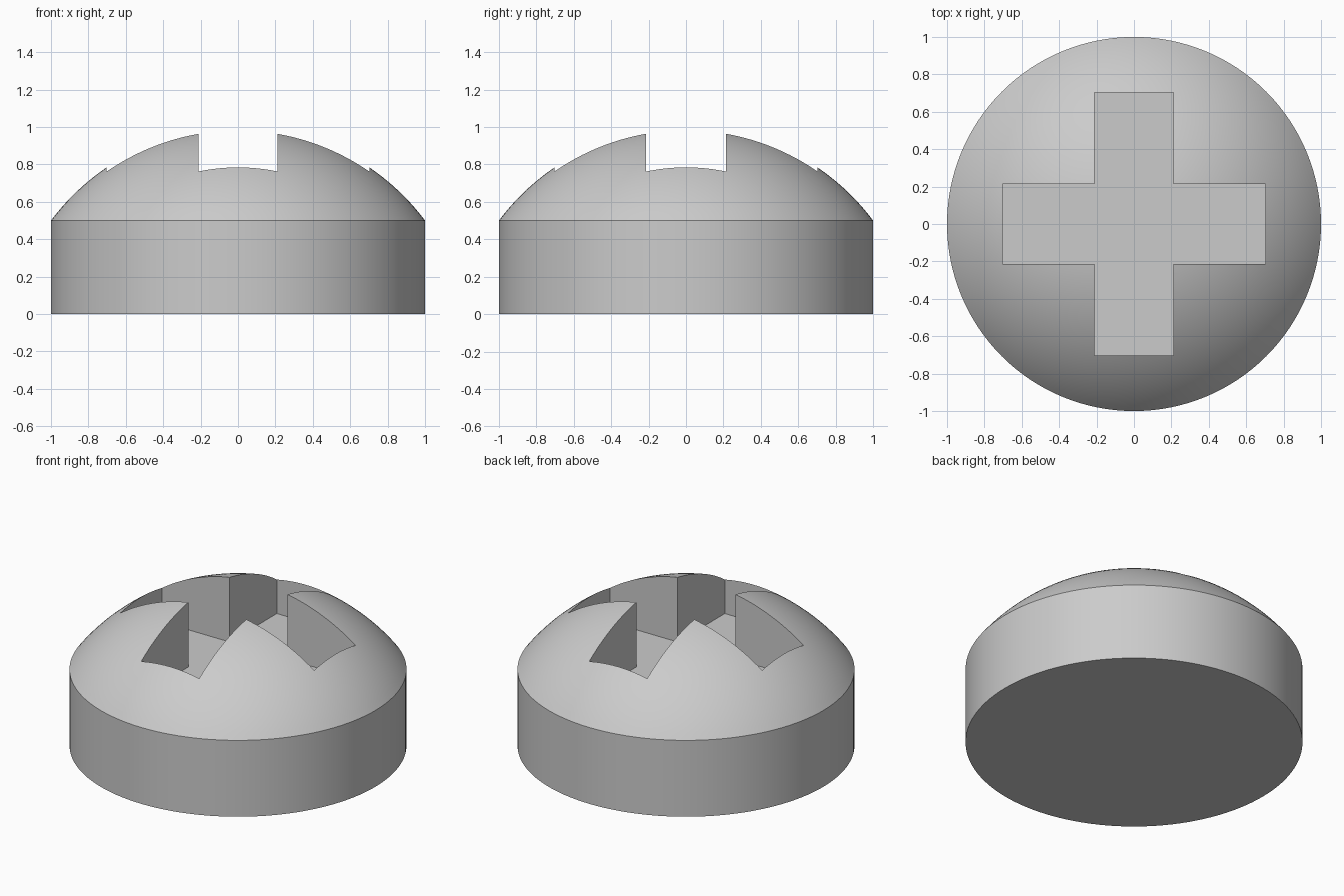
import bpy
import bmesh
from math import asin, cos, pi, sin

cube = bpy.data.objects.get("Cube")
if cube:
    bpy.data.objects.remove(cube, do_unlink=True)

SEGMENTS = 128      # around the head
RINGS = 28          # up the dome
RADIUS = 1.25       # dome sphere radius
RIM_Z = 0.5
FLOOR_Z = 0.54      # bottom of the cross slot
HALF_X, HALF_Y = 0.21, 0.214
REACH = 0.702       # half length of each slot

grey = bpy.data.materials.new("plain grey")
grey.use_nodes = True
colour = (0.6, 0.6, 0.6, 1.0)
grey.diffuse_color = colour
grey.node_tree.nodes["Principled BSDF"].inputs["Base Color"].default_value = colour


def add_object(name, bm):
    """Turn a bmesh into a linked object."""
    bmesh.ops.recalc_face_normals(bm, faces=bm.faces)
    mesh = bpy.data.meshes.new(name)
    bm.to_mesh(mesh)
    bm.free()
    obj = bpy.data.objects.new(name, mesh)
    bpy.context.collection.objects.link(obj)
    mesh.materials.append(grey)
    return obj


# Screw head: straight drum topped by a spherical cap, lathed from a profile
rim_angle = asin(1 / RADIUS)
centre_z = RIM_Z - RADIUS * cos(rim_angle)
profile = [(0, 0), (1, 0)]
for i in range(RINGS + 1):
    a = rim_angle * (1 - i / RINGS)
    profile.append((RADIUS * sin(a), centre_z + RADIUS * cos(a)))

bm = bmesh.new()
points = [bm.verts.new((r, 0, z)) for r, z in profile]
edges = [bm.edges.new(pair) for pair in zip(points, points[1:])]
bmesh.ops.spin(bm, geom=points + edges, cent=(0, 0, 0), axis=(0, 0, 1),
               angle=2 * pi, steps=SEGMENTS, use_duplicate=False)
bmesh.ops.remove_doubles(bm, verts=bm.verts, dist=0.0001)
bmesh.ops.dissolve_degenerate(bm, edges=bm.edges, dist=0.0001)
head = add_object("screw_head", bm)

# Cross-shaped cutter: one corner of the outline repeated in each quadrant
bm = bmesh.new()
outline = []
for sx, sy in ((1, 1), (-1, 1), (-1, -1), (1, -1)):
    corner = [(REACH, HALF_Y), (HALF_X, HALF_Y), (HALF_X, REACH)]
    if sx * sy < 0:
        corner.reverse()
    outline += [bm.verts.new((sx * x, sy * y, FLOOR_Z)) for x, y in corner]
base = bm.faces.new(outline)
extruded = bmesh.ops.extrude_face_region(bm, geom=[base])
top = [v for v in extruded["geom"] if isinstance(v, bmesh.types.BMVert)]
bmesh.ops.translate(bm, verts=top, vec=(0, 0, 1))
cutter = add_object("cross_slot_cutter", bm)
cutter.hide_render = True

# Cut the slot and keep its edges crisp
cut = head.modifiers.new("cross_slot", 'BOOLEAN')
cut.operation = 'DIFFERENCE'
cut.solver = 'EXACT'
cut.object = cutter
bpy.ops.object.select_all(action='DESELECT')
head.select_set(True)
bpy.context.view_layer.objects.active = head
bpy.ops.object.modifier_apply(modifier=cut.name)
bpy.data.objects.remove(cutter, do_unlink=True)
bpy.ops.object.shade_smooth_by_angle(angle=pi / 6)
